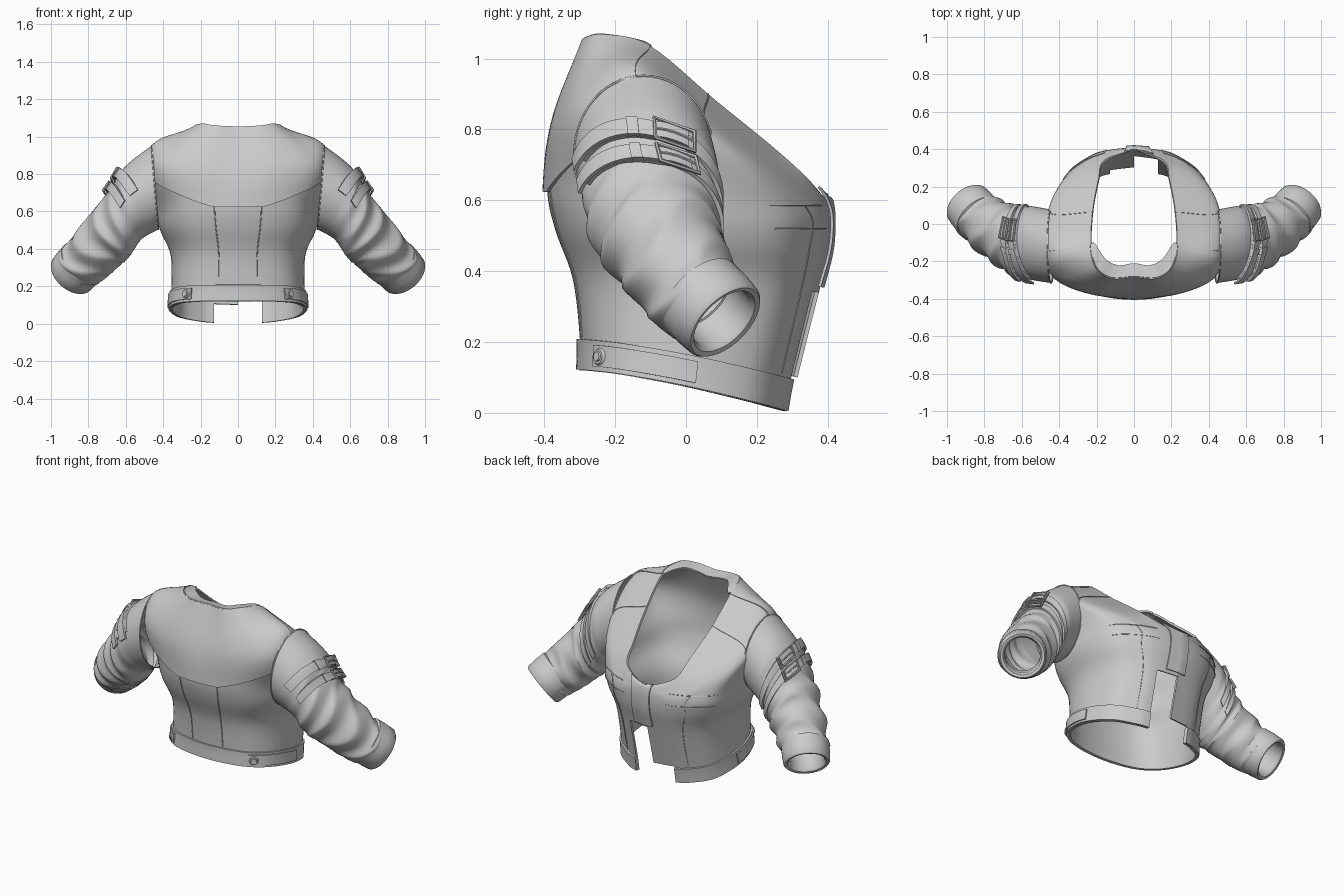
import bpy, bmesh
from math import sin, cos, acos, pi, radians
from mathutils import Vector

if "Cube" in bpy.data.objects:
    bpy.data.objects.remove(bpy.data.objects["Cube"], do_unlink=True)

cloth = bpy.data.materials.new("light_grey")
cloth.use_nodes = True
GREY = (0.6, 0.6, 0.6, 1)
cloth.diffuse_color = GREY
for node in cloth.node_tree.nodes:
    if node.type == 'BSDF_PRINCIPLED':
        node.inputs["Base Color"].default_value = GREY


# ---------- helpers ----------
def spline(pts, t):
    """Smooth curve through the points; t counts points."""
    n = len(pts)
    i = max(0, min(int(t), n - 2))
    f = t - i
    p1, p2 = pts[i], pts[i + 1]
    p0 = pts[i - 1] if i > 0 else p1 * 2 - p2
    p3 = pts[i + 2] if i + 2 < n else p2 * 2 - p1
    m1, m2 = (p2 - p0) / 2, (p3 - p1) / 2
    d = p2 - p1
    return p1 + m1 * f + (d * 3 - m1 * 2 - m2) * f * f + (m1 + m2 - d * 2) * f ** 3


def span(a, b, n):
    return [a + (b - a) * i / n for i in range(n + 1)]


def normal(f, u, v, e=0.02):
    return (f(u + e, v) - f(u - e, v)).cross(f(u, v + e) - f(u, v - e)).normalized()


def raised(f, d):
    return lambda u, v: f(u, v) + normal(f, u, v) * d


def finish(obj):
    bpy.ops.object.select_all(action='DESELECT')
    obj.select_set(True)
    bpy.context.view_layer.objects.active = obj
    if obj.type == 'CURVE':
        bpy.ops.object.convert(target='MESH')
    for mod in list(obj.modifiers):
        bpy.ops.object.modifier_apply(modifier=mod.name)
    bpy.ops.object.shade_smooth_by_angle(angle=radians(40))


def add_mesh(name, bm, thick=0.0):
    mesh = bpy.data.meshes.new(name)
    bm.to_mesh(mesh)
    bm.free()
    mesh.materials.append(cloth)
    obj = bpy.data.objects.new(name, mesh)
    bpy.context.collection.objects.link(obj)
    if thick:
        mod = obj.modifiers.new("thickness", 'SOLIDIFY')
        mod.thickness, mod.offset = thick, -1
    finish(obj)


def sheet(name, f, us, vs, thick=0.0, side=1, keep=lambda u, v: True):
    """Cloth panel sampled from f(u, v); side -1 mirrors it in x."""
    bm = bmesh.new()
    rows = []
    for u in us:
        pts = [f(u, v) for v in vs]
        rows.append([bm.verts.new((p.x * side, p.y, p.z)) for p in pts])
    for i in range(len(us) - 1):
        for j in range(len(vs) - 1):
            if keep((us[i] + us[i + 1]) / 2, (vs[j] + vs[j + 1]) / 2):
                q = [rows[i][j], rows[i + 1][j], rows[i + 1][j + 1], rows[i][j + 1]]
                bm.faces.new(q if side > 0 else q[::-1])
    loose = [v for v in bm.verts if not v.link_faces]
    bmesh.ops.delete(bm, geom=loose, context='VERTS')
    add_mesh(name, bm, thick)


def cord(name, pts, r, side=1, closed=False):
    cu = bpy.data.curves.new(name, 'CURVE')
    cu.dimensions = '3D'
    cu.bevel_depth, cu.bevel_resolution = r, 1
    sp = cu.splines.new('POLY')
    sp.points.add(len(pts) - 1)
    for k, p in zip(sp.points, pts):
        k.co = (p.x * side, p.y, p.z, 1)
    sp.use_cyclic_u = closed
    cu.materials.append(cloth)
    obj = bpy.data.objects.new(name, cu)
    bpy.context.collection.objects.link(obj)
    finish(obj)


def stud(name, pos, n, r, h, side):
    p, n = Vector((pos.x * side, pos.y, pos.z)), Vector((n.x * side, n.y, n.z))
    bm = bmesh.new()
    bmesh.ops.create_cone(bm, cap_ends=True, segments=20, radius1=r, radius2=r * 0.8, depth=h)
    rot = n.to_track_quat('Z', 'Y')
    for v in bm.verts:
        v.co = rot @ v.co + p
    add_mesh(name, bm)


# ---------- body surface: rings from hem to neckline, columns back to front ----------
def ring(w, yb, yf, zb, zf):
    mid, ry = (yb + yf) / 2, (yf - yb) / 2
    out = []
    angles = [radians(a) for a in (-90, -60, -30, 0, 30, 55)]
    angles += [acos(x / w) for x in (0.13, 0.001)]
    for a in angles:
        y = mid + ry * (1 if a > 0 else -1) * abs(sin(a)) ** 0.8
        t = max(0, (y - yb) / (yf - yb))
        x = w * max(cos(a), 0) ** (0.8 if a < 0 else 1)
        out.append(Vector((x, y, zb + (zf - zb) * t ** 1.4)))
    return out


def points(*rows):
    return [Vector(r) for r in rows]


rings = [
    ring(0.362, -0.3, 0.295, 0.12, 0.0),
    ring(0.357, -0.3, 0.315, 0.215, 0.1),
    ring(0.36, -0.32, 0.375, 0.38, 0.34),
    ring(0.415, -0.37, 0.405, 0.52, 0.46),
    ring(0.435, -0.392, 0.41, 0.64, 0.55),
    points((0, -.375, .82), (.22, -.365, .83), (.41, -.29, .86), (.465, -.14, .935),
           (.445, .08, .785), (.335, .25, .675), (.15, .37, .61), (0, .405, .595)),
    points((0, -.28, 1.055), (.12, -.285, 1.06), (.2, -.23, 1.07), (.23, -.1, 1.035),
           (.22, .08, .885), (.19, .24, .755), (.16, .34, .665), (0, .4, .595)),
]
MIRROR = Vector((-1, 1, 1))
columns = [[r[1] * MIRROR] + r for r in rings]


def body(u, v):
    if u > 7:  # past the centre front, onto the other side
        u -= 14
    p = spline([spline(c, abs(u) + 1) for c in columns], v)
    return p * MIRROR if u < 0 else p


def height(u, z):
    lo, hi = 0.0, 6.0
    for _ in range(18):
        m = (lo + hi) / 2
        lo, hi = (m, hi) if body(u, m).z < z else (lo, m)
    return lo


# Open front: the two edges are stepped differently
def fabric(u, v):
    return not ((u > 6 and v < 2) or (u < -6 and v < 1))


sheet("body", body, span(-7, 7, 84), span(0, 6, 36), 0.012, keep=fabric)
sheet("front_overlap", raised(body, 0.012), span(6.4, 7.3, 9), span(2.1, 5.95, 20), 0.008)
sheet("waistband", raised(body, 0.01), span(-6, 6, 72), span(0.02, 0.95, 5), 0.014)


def yoke_base(u):
    return height(u, 0.625 + 0.155 * max(0, abs(u) - 0.5) / 1.9)


def yoke(u, t):
    b = yoke_base(u)
    v = b + (5.98 - b) * t
    return body(u, v) + normal(body, u, v) * (0.004 + 0.01 * (1 - t) ** 3)


sheet("back_yoke", yoke, span(-3, 3, 48), span(0, 1, 14), 0.01)


def facing(u, t):
    p = body(u, 6)
    fall = cos(u / 3 * pi / 2) ** 0.5
    return p + Vector((-0.3 * p.x, 0.07, -0.015)) * t * fall


sheet("neck_facing", facing, span(-2.95, 2.95, 40), span(0, 1, 3), 0.01)

# ---------- sleeve surface: centre, axis, radius along the arm ----------
arm = [
    ((.44, -.12, .73), (1, 0, -.08), .225),
    ((.56, -.1, .645), (.97, .05, -.24), .197),
    ((.63, -.09, .54), (.95, .1, -.29), .185),
    ((.705, -.05, .455), (.87, .25, -.46), .163),
    ((.815, .025, .335), (.7, .42, -.58), .14),
    ((.89, .105, .262), (.52, .6, -.61), .116),
]
centres, axes, radii = [[Vector(k) if i < 2 else k for k in col] for i, col in enumerate(zip(*arm))]


def frame(s):
    a = spline(axes, s).normalized()
    e1 = (Vector((0, 0, 1)) - a * a.z).normalized()
    return spline(centres, s), a, e1, e1.cross(a)


def tube(s, th, r):
    c, a, e1, e2 = frame(s)
    flat = 0.87 + 0.13 * min(1, max(s, 0))
    return c + e1 * (r * cos(th)) + e2 * (r * flat * sin(th))


def smooth_sleeve(s, th):
    return tube(s, th, spline(radii, s))


def sleeve(s, th):
    amp = 0.008 * min(1, max(0, (s - 0.7) / 2))
    fold = 0.8 - 1.7 * abs(sin(4.1 * s + 1.6 * sin(th - 0.5) + 0.9 * sin(2 * th + 1)))
    fold += 0.7 * sin(8 * s - 2.5 * cos(th + 0.8))
    return tube(s, th, spline(radii, s) + amp * fold)


def cuff(k, th):
    r, d = cuff_profile[k]
    c, a, e1, e2 = frame(5)
    return c + a * d + (e1 * cos(th) + e2 * sin(th)) * r


cuff_profile = [(.12, -.12), (.133, -.113), (.134, -.05), (.13, 0), (.122, .01), (.108, .006),
                (.098, -.01), (.098, -.1)]
around = span(-pi, pi, 56)


def slanted(start, lift):
    """Strap path: climbs toward the shoulder at the back of the arm."""
    top = raised(smooth_sleeve, lift)
    return lambda d, th: top(start + d + 0.42 * min(th, 0) + 0.1 * max(th, 0), th)


for side, label in ((1, "left_"), (-1, "right_")):
    sheet(label + "sleeve", sleeve, span(0, 4.95, 90), around, 0.0, side)
    sheet(label + "cuff", cuff, range(len(cuff_profile)), around, 0.0, side)
    cord(label + "armhole_seam", [smooth_sleeve(0.03, t) for t in around], 0.004, side)

    # Two buckled straps on the upper arm
    for tag, s in ((label + "upper_", 1.38), (label + "lower_", 1.97)):
        w = 0.17
        top = slanted(s, 0.028)
        sheet(tag + "strap", slanted(s, 0.012), span(-w, w, 4), span(-1.2, 2.0, 30), 0.012, side)
        sheet(tag + "strap_end", slanted(s, 0.024), span(-w, w, 4), span(-1.4, 0.5, 24), 0.011, side)
        sheet(tag + "strap_loop", top, span(-w * 1.1, w * 1.1, 4), span(-0.35, -0.2, 2), 0.016, side)
        b = w * 1.3
        corners = [(-b, 0.02), (b, 0.02), (b, 0.58), (-b, 0.58)]
        cord(tag + "buckle", [top(*c) for c in corners], 0.007, side, True)
        cord(tag + "buckle_pin", [top(0, t) for t in span(0.02, 0.58, 4)], 0.004, side)

    # Waist tab with button
    sheet(label + "waist_tab", raised(body, 0.017), span(1.25, 3.15, 20), span(0.16, 0.84, 4), 0.01, side)
    n = normal(body, 1.45, 0.5)
    spot = body(1.45, 0.5)
    stud(label + "button_rim", spot + n * 0.019, n, 0.026, 0.008, side)
    stud(label + "button", spot + n * 0.023, n, 0.016, 0.01, side)

    # Stitched seams
    line = raised(body, 0.0015)
    cord(label + "back_seam", [line(0.47, v) for v in span(1, yoke_base(0.47), 16)], 0.003, side)
    cord(label + "front_seam", [line(5, v) for v in span(1, 4.2, 16)], 0.002, side)
    cord(label + "shoulder_seam", [line(3.9, v) for v in span(5, 6, 8)], 0.002, side)
    for z in (0.52, 0.585):
        cord(label + "chest_seam", [line(u, height(u, z)) for u in span(4, 5.9, 24)], 0.002, side)
